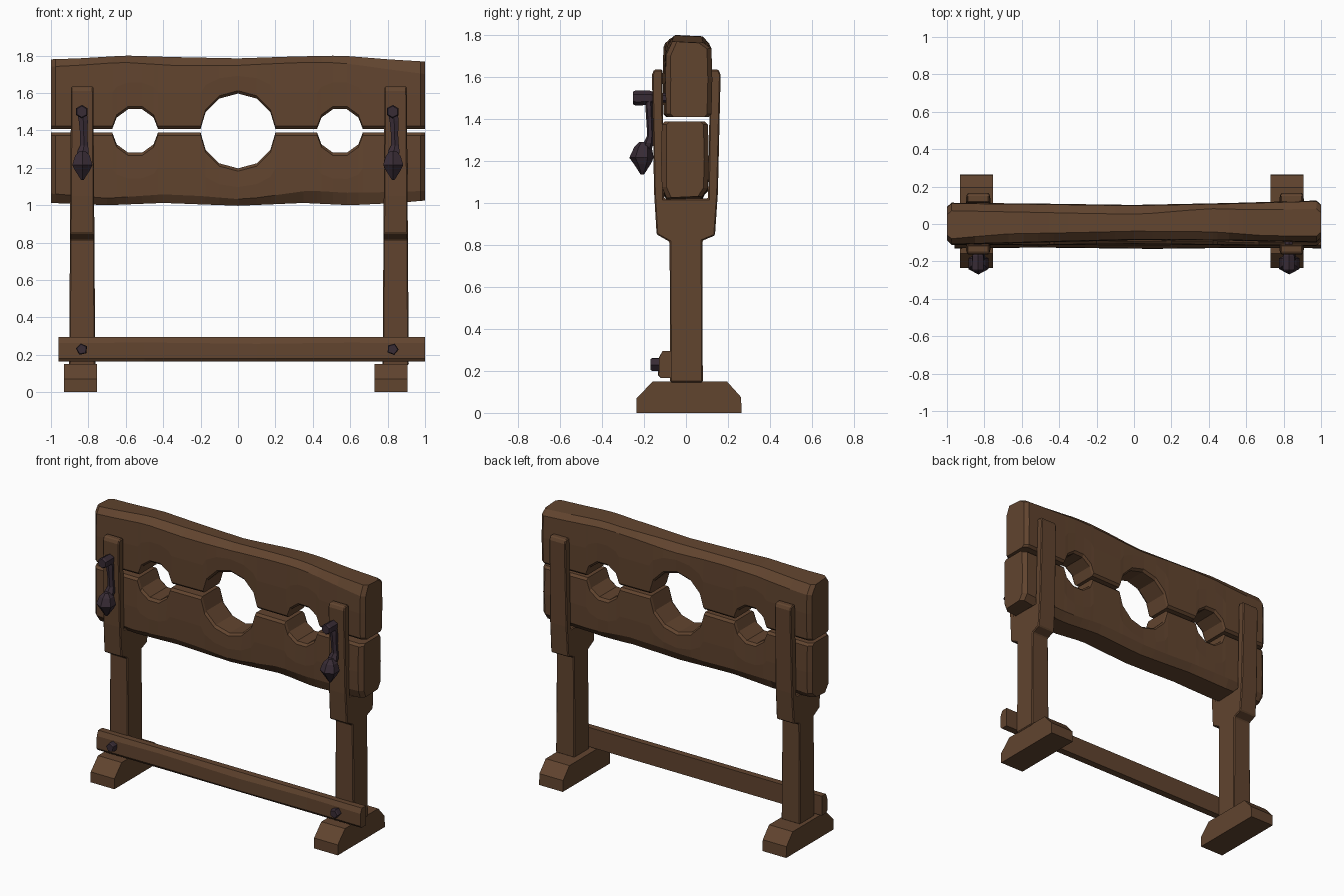
import bpy, bmesh, math, random

if "Cube" in bpy.data.objects:
    bpy.data.objects.remove(bpy.data.objects["Cube"])

random.seed(4)


def material(name, rgb):
    m = bpy.data.materials.new(name)
    m.diffuse_color = (*rgb, 1)
    m.use_nodes = True
    m.node_tree.nodes["Principled BSDF"].inputs["Base Color"].default_value = m.diffuse_color
    return m


WOOD = material("brown wood", (0.120, 0.058, 0.028))
IRON = material("dark iron", (0.040, 0.025, 0.036))


def loft(name, rings, mat, bevel=0):
    """Skin closed rings of equal length and cap both ends."""
    bm = bmesh.new()
    vs = [[bm.verts.new(p) for p in r] for r in rings]
    n = len(rings[0])
    for a, b in zip(vs, vs[1:]):
        for i in range(n):
            j = (i + 1) % n
            bm.faces.new((a[i], a[j], b[j], b[i]))
    bm.faces.new(vs[0][::-1])
    bm.faces.new(vs[-1])
    bmesh.ops.recalc_face_normals(bm, faces=bm.faces[:])
    me = bpy.data.meshes.new(name)
    bm.to_mesh(me)
    bm.free()
    me.materials.append(mat)
    ob = bpy.data.objects.new(name, me)
    bpy.context.collection.objects.link(ob)
    if bevel:
        mod = ob.modifiers.new("worn edges", "BEVEL")
        mod.width, mod.segments = bevel, 1
    return ob


def lerp(table, x):
    for (x0, a), (x1, b) in zip(table, table[1:]):
        if x <= x1:
            return a + (b - a) * (x - x0) / (x1 - x0)
    return table[-1][1]


# hand-hewn boards: cross-sections along x that follow the neck and wrist holes
HOLES = ((-0.55, 0.122, 5), (0.0, 0.2, 6), (0.545, 0.122, 5))


def board(name, s, gap, outer, front, back):
    stations = {x: gap for x, z in outer}
    stations.update({-0.975: gap, 0.975: gap})
    for cx, r, n in HOLES:
        stations = {x: z for x, z in stations.items() if abs(x - cx) > r}
        for i in range(n + 1):
            a = math.pi * i / n
            z = 1.397 + s * r * math.sin(a)
            stations[cx - r * math.cos(a)] = gap if i in (0, n) else z
    knots = [-1, -0.7, -0.3, 0.05, 0.4, 0.7, 1]
    cf, cb, wf, wb = ([(k, random.uniform(0.03, 0.07)) for k in knots] for _ in range(4))
    rings = []
    for x in sorted(stations):
        zi, zo = stations[x], lerp(outer, x)
        end = 0.022 if abs(x) > 0.99 else 0
        yf, yb = lerp(front, x) + end, lerp(back, x) - end
        f, b, e = lerp(cf, x), lerp(cb, x), 0.015
        ring = [(yf, zi + s * e), (yf - 0.004 + end * .2, (zi + zo) / 2), (yf, zo - s * f),
                (yf + lerp(wf, x) * 0.7, zo), (yb - lerp(wb, x) * 0.7, zo - s * 0.006),
                (yb, zo - s * b), (yb + 0.004, (zi + zo) / 2), (yb, zi + s * e),
                (yb - e, zi), (yf + e, zi)]
        rings.append([(x, y, z) for y, z in ring])
    loft(name, rings, WOOD)


board("upper_board", 1, 1.408,
      [(-1, 1.78), (-0.85, 1.785), (-0.6, 1.80), (-0.35, 1.792), (0, 1.785),
       (0.3, 1.795), (0.55, 1.80), (0.8, 1.78), (1, 1.768)],
      [(-1, -0.108), (-0.5, -0.095), (0, -0.082), (0.5, -0.085), (1, -0.095)],
      [(-1, 0.11), (-0.5, 0.105), (0, 0.098), (0.5, 0.108), (1, 0.122)])
board("lower_board", -1, 1.388,
      [(-1, 1.012), (-0.7, 1.0), (-0.4, 1.012), (0, 0.997), (0.35, 1.012),
       (0.6, 1.0), (0.85, 1.012), (1, 1.025)],
      [(-1, -0.108), (-0.5, -0.11), (0, -0.105), (0.5, -0.11), (1, -0.115)],
      [(-1, 0.105), (-0.5, 0.1), (0, 0.092), (0.5, 0.1), (1, 0.105)])

# forked posts and feet, side profiles (y, z) extruded across x
POST = [(-0.075, 0.145), (0.08, 0.145), (0.078, 0.82), (0.138, 0.845), (0.152, 1.05),
        (0.165, 1.61), (0.155, 1.635), (0.115, 1.635), (0.105, 1.02), (-0.105, 1.02),
        (-0.112, 1.635), (-0.152, 1.635), (-0.162, 1.61), (-0.152, 1.05),
        (-0.14, 0.85), (-0.078, 0.815)]
FOOT = [(-0.235, 0.0), (0.265, 0.0), (0.262, 0.075), (0.195, 0.15), (-0.158, 0.15),
        (-0.235, 0.07)]
for side, px, fx in (("left", -0.833, -0.842), ("right", 0.843, 0.818)):
    half = lambda z: 0.071 - 0.007 * z
    loft(side + "_post", [[(px + k * half(z), y, z) for y, z in POST] for k in (-1, 1)],
         WOOD, 0.006)
    loft(side + "_foot", [[(fx + k * 0.088, y, z) for y, z in FOOT] for k in (-1, 1)],
         WOOD)

# front crossbar
bar = []
for x, d in ((-0.96, 0), (-0.5, 0.004), (0.1, -0.003), (0.6, 0.003), (1.0, 0)):
    sec = [(-0.07, 0.165), (-0.118, 0.165), (-0.13 + d, 0.18), (-0.128 + d, 0.262 + d),
           (-0.112, 0.295), (-0.07, 0.295)]
    bar.append([(x, y, z) for y, z in sec])
loft("crossbar", bar, WOOD)


def ring_y(cx, y, cz, r, n, turn):
    return [(cx + r * math.cos(turn + 2 * math.pi * i / n), y,
             cz + r * math.sin(turn + 2 * math.pi * i / n)) for i in range(n)]


def ring_z(cx, cy, z, rx, ry, n=6):
    return [(cx + rx * math.cos(2 * math.pi * (i + 0.5) / n),
             cy + ry * math.sin(2 * math.pi * (i + 0.5) / n), z) for i in range(n)]


# iron fittings on each post
for side, x, turn in (("left", -0.835, 0.5), ("right", 0.827, 1.2)):
    loft(side + "_bolt", [ring_y(x, y, 0.23, r, 5, turn)
                          for y, r in ((-0.168, 0.027), (-0.16, 0.032), (-0.115, 0.03))], IRON)
    loft(side + "_hasp_pin", [ring_y(x, y, 1.5, r, 6, 0.5)
                              for y, r in ((-0.252, 0.03), (-0.24, 0.036), (-0.17, 0.034),
                                           (-0.15, 0.024), (-0.07, 0.022))], IRON)
    # bent strap: height, y centre, x shift, half widths
    strap = [(1.50, -0.178, 0.0, 0.03, 0.018), (1.45, -0.176, 0.008, 0.028, 0.017),
             (1.38, -0.172, 0.01, 0.022, 0.016), (1.32, -0.17, 0.012, 0.024, 0.015),
             (1.285, -0.178, 0.006, 0.036, 0.025), (1.24, -0.19, 0.0, 0.03, 0.02)]
    loft(side + "_hasp_strap", [ring_z(x + dx, y, z, rx, ry)
                                for z, y, dx, rx, ry in strap], IRON)
    lock = [(1.29, -0.2, 0.018, 0.022), (1.265, -0.205, 0.045, 0.042),
            (1.215, -0.212, 0.062, 0.058), (1.185, -0.208, 0.045, 0.04),
            (1.135, -0.208, 0.008, 0.008)]
    loft(side + "_padlock", [ring_z(x + 0.003, y, z, rx, ry)
                             for z, y, rx, ry in lock], IRON)
